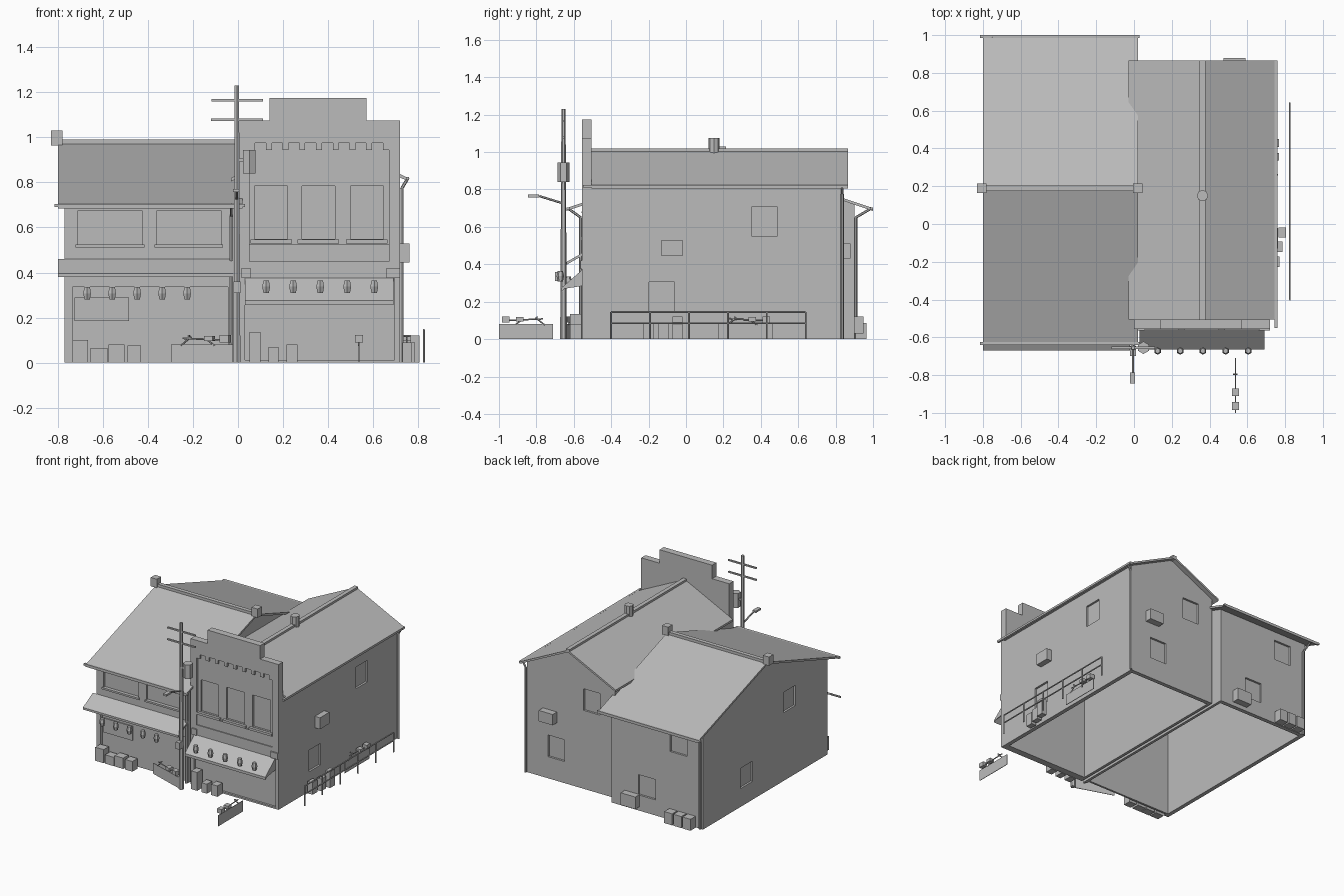
import bpy, bmesh
from mathutils import Vector, Matrix

cube = bpy.data.objects.get("Cube")
if cube:
    bpy.data.objects.remove(cube)

grey = bpy.data.materials.new("plain grey")
grey.use_nodes = True
grey.diffuse_color = (0.5, 0.5, 0.5, 1)
grey.node_tree.nodes["Principled BSDF"].inputs["Base Color"].default_value = (0.5, 0.5, 0.5, 1)


def finish(name, bm):
    bmesh.ops.recalc_face_normals(bm, faces=bm.faces)
    mesh = bpy.data.meshes.new(name)
    bm.to_mesh(mesh)
    bm.free()
    mesh.materials.append(grey)
    obj = bpy.data.objects.new(name, mesh)
    bpy.context.scene.collection.objects.link(obj)
    return obj


def box(name, x, y, z):
    """Box from three (low, high) ranges."""
    bm = bmesh.new()
    bmesh.ops.create_cube(bm, size=1)
    for v in bm.verts:
        v.co = [(lo + hi) / 2 + c * (hi - lo) for c, (lo, hi) in zip(v.co, (x, y, z))]
    return finish(name, bm)


def prism(name, points, axis, lo, hi):
    """Extrude an outline along x (outline y,z) or along y (outline x,z)."""
    bm = bmesh.new()
    place = (lambda p: (lo, p[0], p[1])) if axis == "x" else (lambda p: (p[0], lo, p[1]))
    face = bm.faces.new([bm.verts.new(place(p)) for p in points])
    out = bmesh.ops.extrude_face_region(bm, geom=[face])["geom"]
    shift = Vector((hi - lo, 0, 0) if axis == "x" else (0, hi - lo, 0))
    bmesh.ops.translate(bm, vec=shift, verts=[g for g in out if isinstance(g, bmesh.types.BMVert)])
    return finish(name, bm)


def rod(name, start, end, r1, r2=None, sides=6):
    a, b = Vector(start), Vector(end)
    bm = bmesh.new()
    turn = (b - a).to_track_quat("Z", "Y").to_matrix().to_4x4()
    bmesh.ops.create_cone(bm, cap_ends=True, segments=sides, radius1=r1, radius2=r2 or r1,
                          depth=(b - a).length, matrix=Matrix.Translation((a + b) / 2) @ turn)
    return finish(name, bm)


def recess(wall, x, y, z):
    """Cut a box out of a wall."""
    cutter = box("cutter", x, y, z)
    mod = wall.modifiers.new("recess", "BOOLEAN")
    mod.operation, mod.solver, mod.object = "DIFFERENCE", "EXACT", cutter
    bpy.context.view_layer.update()
    graph = bpy.context.evaluated_depsgraph_get()
    mesh = bpy.data.meshes.new_from_object(wall.evaluated_get(graph))
    wall.modifiers.clear()
    wall.data = mesh
    bpy.data.objects.remove(cutter)


def mid(c, size):
    return (c - size / 2, c + size / 2)


# Left house: open-bottomed walls with gables at its sides
gable = [(-.555, 0), (.9, 0), (.9, .72), (.19, .96), (-.555, .72)]
left_side = prism("left_house_outer_wall", gable, "x", -.77, -.74)
for y, z in ((-.11, .58), (.39, .21)):
    recess(left_side, (-.8, -.755), mid(y, .14), mid(z, .15))
prism("left_house_inner_wall", gable, "x", -.04, -.02)
left_back = box("left_house_back_wall", (-.74, -.04), (.87, .9), (0, .72))
for x, z in ((-.57, .58), (-.31, .19)):
    recess(left_back, mid(x, .14), (.885, .95), mid(z, .15))
left_front = box("left_house_front_wall", (-.74, -.04), (-.555, -.52), (0, .72))
recess(left_front, (-.735, -.045), (-.6, -.535), (-.1, .335))
for i, x in enumerate((-.568, -.218)):
    recess(left_front, mid(x, .285), (-.6, -.54), (.525, .675))
    box(f"left_house_sill_{i}", mid(x, .305), (-.565, -.55), (.512, .525))
    box(f"left_house_lintel_{i}", mid(x, .305), (-.56, -.55), (.675, .682))
box("shop_notice_board", (-.725, -.485), (-.543, -.53), (.185, .29))

# Left house roof, ridge and ridge end blocks
prism("left_house_roof", [(-.64, .70), (.19, .975), (1, .70), (1, .685), (.19, .96), (-.64, .685)],
      "x", -.8, .02)
box("left_house_ridge", (-.8, .02), mid(.19, .03), (.96, .99))
for x in (-.805, .02):
    box("ridge_end_block", mid(x, .05), mid(.19, .05), (.965, 1.03))
for y in (-.632, .992):
    box("left_house_gutter", (-.815, .03), mid(y, .016), (.69, .705))

# Left house awning
prism("left_awning", [(-.555, .46), (-.67, .395), (-.67, .38), (-.555, .445)], "x", -.8, -.02)

# Right house walls
right_side = box("right_house_outer_wall", (.69, .72), (-.51, .83), (0, .825))
for y, z in ((.42, .63), (-.13, .225)):
    recess(right_side, (.705, .8), mid(y, .135), mid(z, .16))
box("right_house_inner_wall", (0, .02), (-.51, .83), (0, .825))
right_back = prism("right_house_back_wall",
                   [(0, 0), (.72, 0), (.72, .825), (.3625, .998), (0, .825)], "y", .8, .83)
for x, z in ((.48, .24), (.19, .66)):
    recess(right_back, mid(x, .135), (.815, .9), mid(z, .16))

# Stepped shop front with recessed panel, windows and toothed band
facade = prism("shop_front", [(0, 0), (.72, 0), (.72, 1.075), (.57, 1.075), (.57, 1.175),
                              (.14, 1.175), (.14, 1.075), (0, 1.075)], "y", -.555, -.505)
recess(facade, (.05, .67), (-.6, -.54), (.45, .975))
recess(facade, (.03, .695), (-.6, -.54), (.012, .375))
for i, x in enumerate((.147, .357, .572)):
    recess(facade, mid(x, .147), (-.6, -.525), (.55, .785))
    box(f"shop_front_sill_{i}", mid(x, .185), (-.56, -.53), (.53, .547))
box("shop_front_panel_base", (.05, .67), (-.548, -.53), (.45, .525))
for i in range(9):
    box(f"band_tooth_{i}", mid(.063 + i * .0742, .026), (-.555, -.535), (.945, .98))
for x in ((.015, .055), (.66, .72)):
    box("cornice_block", x, (-.565, -.545), (.375, .42))

# Right house roof, ridge and vent
prism("right_house_roof", [(-.03, .82), (.3625, 1.01), (.755, .82), (.755, .805), (.3625, .995),
                           (-.03, .805)], "y", -.505, .865)
box("right_house_ridge", mid(.3625, .03), (-.505, .865), (.99, 1.018))
rod("ridge_vent", (.3625, .15, .985), (.3625, .15, 1.075), .03, sides=8)
box("right_house_gutter", (.745, .76), (-.55, .865), (.81, .825))

# Shop awning with closed sides
prism("shop_awning", [(-.55, .375), (-.665, .275), (-.665, .255), (-.55, .355)], "x", .03, .69)
for x in (.03, .684):
    prism("awning_cheek", [(-.55, .365), (-.66, .268), (-.55, .285)], "x", x, x + .006)


# Hanging lanterns
def lantern(x, y, z):
    rod("lantern_lower", (x, y, z - .028), (x, y, z), .014, .02)
    rod("lantern_upper", (x, y, z), (x, y, z + .028), .02, .014)


for i in range(5):
    lantern(-.67 + i * .111, -.63, .308)
    lantern(.125 + i * .12, -.672, .337)

# Drain pipes: upright plus slanted link to the gutter
for top, elbow in (((-.75, .992, .70), (-.75, .907, .65)),
                   ((-.03, -.632, .70), (-.03, -.562, .65)),
                   ((.755, .835, .82), (.728, .835, .775))):
    rod("drain_pipe", (elbow[0], elbow[1], 0), elbow, .009)
    rod("drain_link", elbow, top, .007)

# Wall units and boxes on the ground
box("side_wall_unit", (.72, .762), (-.13, -.02), (.445, .53))
box("right_back_unit", (.475, .59), (.83, .88), (.43, .51))
box("left_back_unit", (-.25, -.13), (.9, .95), (.03, .12))
for i in range(3):
    box(f"back_crate_{i}", mid(-.68 + i * .075, .065), (.905, .965), (0, .085))
for x, w, h in ((-.7, .07, .1), (-.617, .075, .065), (-.54, .07, .08), (-.46, .06, .075),
                (.075, .05, .135), (.157, .045, .07), (.24, .05, .08)):
    box("front_crate", mid(x, w), (-.62, -.56), (0, h))
for x, y, h in ((.785, -.045, .12), (.765, -.12, .09), (.75, -.2, .09)):
    box("side_crate", mid(x, .04), mid(y, .055), (0, h))

# Side railing
for z in (.085, .145):
    rod("railing_bar", (.825, -.4, z), (.825, .64, z), .005)
for i in range(6):
    y = -.4 + i * .208
    rod("railing_post", (.825, y, 0), (.825, y, .145), .005)


# Bicycles: flat wheel plate, frame bars, seat and basket
def bicycle(x, y, angle):
    parts = [box("bicycle_wheels", mid(0, .004), (-.145, .145), (0, .08)),
             box("bicycle_basket", mid(0, .036), (-.13, -.088), (.09, .122)),
             box("bicycle_seat", mid(0, .036), (-.055, -.015), (.095, .118)),
             rod("bicycle_frame", (0, -.11, .1), (0, .09, .108), .004),
             rod("bicycle_fork", (0, .05, .115), (0, .1, .075), .004),
             rod("bicycle_stay", (0, -.02, .105), (0, -.06, .075), .004),
             rod("bicycle_handle", (-.012, .06, .118), (.012, .06, .118), .004)]
    for part in parts:
        part.data.transform(Matrix.Translation((x, y, 0)) @ Matrix.Rotation(angle, 4, "Z"))


bicycle(.537, -.855, 0)
bicycle(.75, .32, 3.14)
bicycle(-.16, -.61, 1.25)

# Utility pole with cross arms, transformer and street lamp
px, py = -.005, -.655
rod("utility_pole", (px, py, 0), (px, py, 1.23), .018, .011)
for x, z in ((-.003, 1.165), (-.005, 1.078)):
    box("pole_cross_arm", mid(x, .23), mid(py, .012), mid(z, .01))
rod("transformer", (.05, py, .84), (.05, py, .945), .033)
box("transformer_bracket", (0, .05), mid(py, .012), mid(.9, .012))
rod("lamp_arm", (px, py, .725), (px, -.785, .765), .006)
box("lamp_head", mid(px - .003, .028), (-.845, -.785), (.758, .772))
box("pole_meter", mid(px, .03), (-.70, -.655), (.31, .36))
